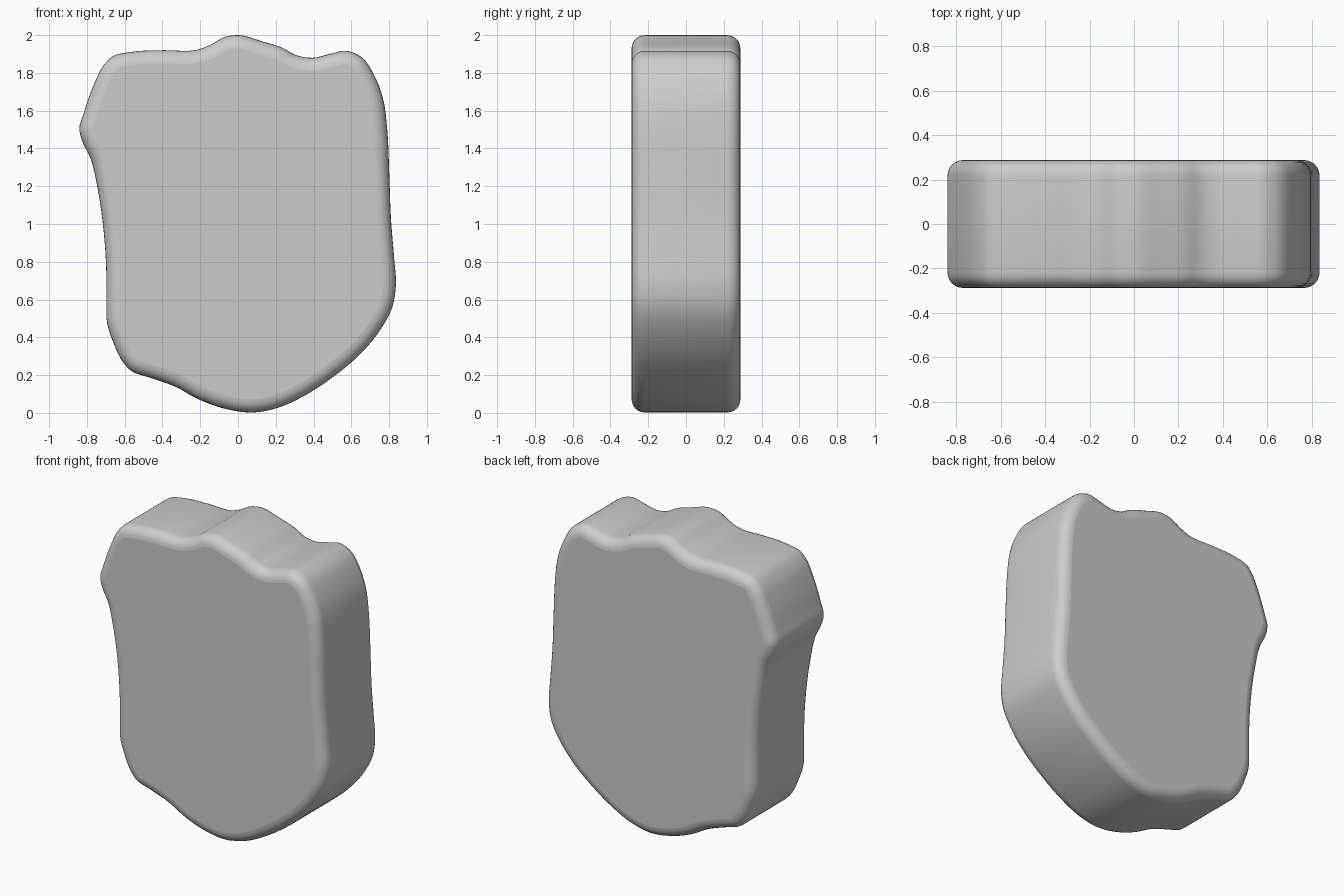
import bpy, bmesh, math
from mathutils import Vector

if "Cube" in bpy.data.objects:
    bpy.data.objects.remove(bpy.data.objects["Cube"])

HALF, R, SUB, ARC = 0.288, 0.07, 4, 6   # half thickness, edge radius, samples per span, edge steps

# Wavy outline seen from the front (x, z), clockwise from the top bump
outline = [
    (0, 2.0), (.125, 1.968), (.23, 1.935), (.31, 1.893), (.395, 1.88), (.485, 1.90),
    (.575, 1.917), (.655, 1.883), (.72, 1.79), (.765, 1.675), (.79, 1.50), (.80, 1.29),
    (.81, 1.025), (.827, .815), (.836, .68), (.817, .56), (.757, .445), (.653, .317),
    (.51, .195), (.35, .09), (.235, .035), (.08, .002), (-.07, .022), (-.205, .07),
    (-.335, .14), (-.468, .187), (-.565, .222), (-.61, .27), (-.663, .38), (-.692, .47),
    (-.697, .60), (-.697, .735), (-.71, .95), (-.743, 1.185), (-.78, 1.345), (-.827, 1.445),
    (-.84, 1.50), (-.817, 1.587), (-.758, 1.75), (-.715, 1.835), (-.663, 1.888),
    (-.573, 1.91), (-.39, 1.92), (-.215, 1.923), (-.15, 1.947), (-.07, 1.99)]


def smooth_loop(pts):
    """Closed Catmull-Rom spline, with tangents scaled to uneven spacing."""
    p = [Vector(q) for q in pts]
    n = len(p)
    tang = []
    for i in range(n):
        a, b, c = p[i - 1], p[i], p[(i + 1) % n]
        d0, d1 = (b - a).length, (c - b).length
        tang.append(((b - a) / d0 * d1 + (c - b) / d1 * d0) / (d0 + d1))
    out = []
    for i in range(n):
        a, b = p[i], p[(i + 1) % n]
        d = (b - a).length
        for k in range(SUB):
            t = k / SUB
            out.append(a * (2*t**3 - 3*t**2 + 1) + tang[i] * d * (t**3 - 2*t**2 + t)
                       + b * (3*t**2 - 2*t**3) + tang[(i + 1) % n] * d * (t**3 - t**2))
    return out


loop = smooth_loop(outline)
n = len(loop)

# Inward normals, lightly blurred so the inset stays clean at tight corners
normals = []
for i in range(n):
    d = loop[(i + 1) % n] - loop[i - 1]
    normals.append(Vector((d.y, -d.x)).normalized())
for _ in range(4):
    normals = [(normals[i - 1] + 2 * normals[i] + normals[(i + 1) % n]).normalized()
               for i in range(n)]

# Rounded cross-section through the thickness: (inset, y)
section = []
for k in range(ARC + 1):
    a = math.pi / 2 * k / ARC
    section.append((R * (1 - math.sin(a)), -HALF + R * (1 - math.cos(a))))
section += [(s, -y) for s, y in reversed(section)]

# Slab: stacked rings, capped front and back
bm = bmesh.new()
rings = []
for inset, y in section:
    pts = [loop[i] + normals[i] * inset for i in range(n)]
    rings.append([bm.verts.new((p.x, y, p.y)) for p in pts])
for r0, r1 in zip(rings, rings[1:]):
    for i in range(n):
        j = (i + 1) % n
        bm.faces.new((r0[i], r0[j], r1[j], r1[i])).smooth = True
bm.faces.new(rings[0])
bm.faces.new(rings[-1])
bmesh.ops.recalc_face_normals(bm, faces=bm.faces[:])

mesh = bpy.data.meshes.new("stone_slab")
bm.to_mesh(mesh)
bm.free()
slab = bpy.data.objects.new("stone_slab", mesh)
bpy.context.collection.objects.link(slab)
